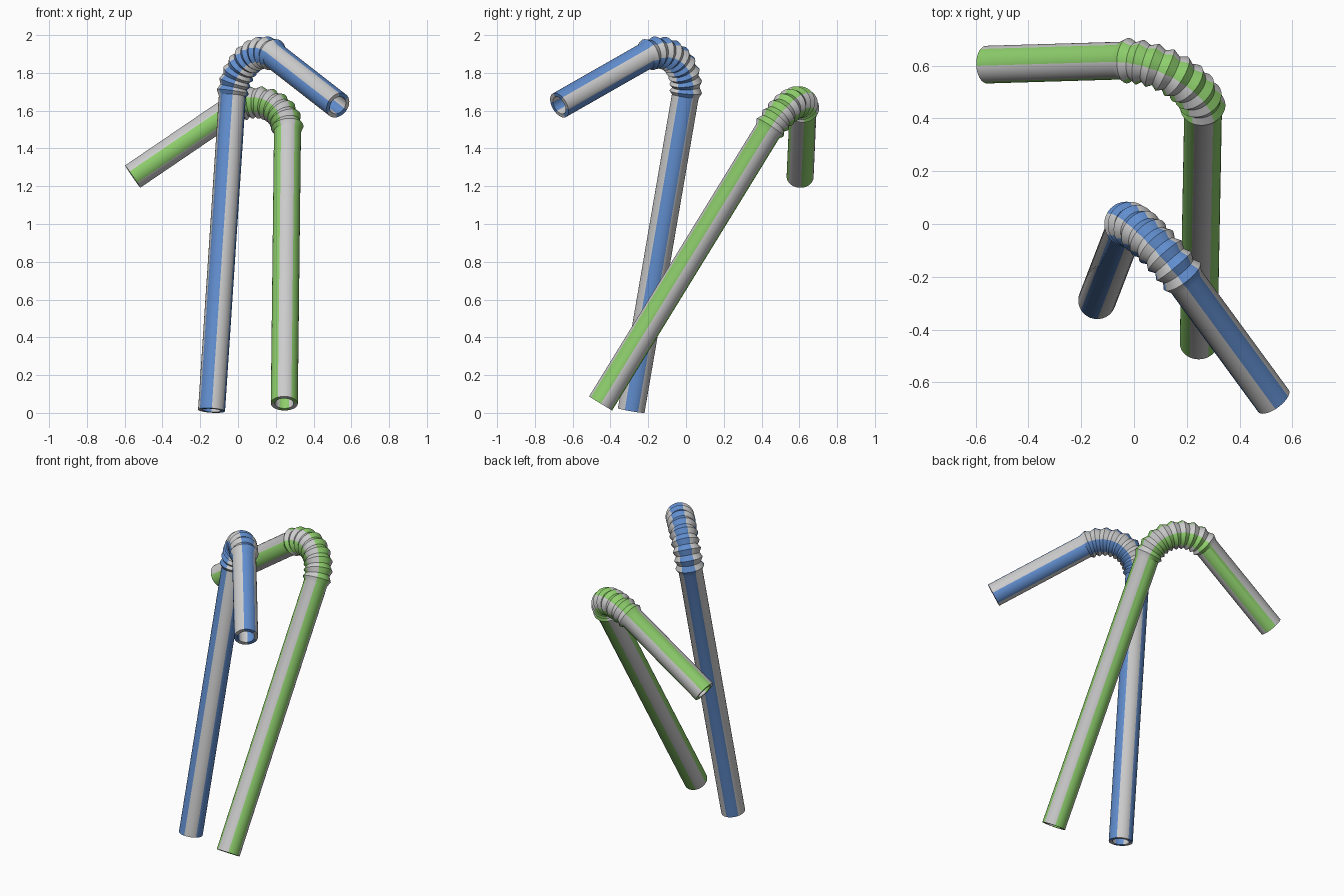
import bpy, bmesh, math
from mathutils import Vector, Matrix

if "Cube" in bpy.data.objects:
    bpy.data.objects.remove(bpy.data.objects["Cube"])

LONG, SHORT = 1.69, 0.62            # straight tube lengths
BEND, ANGLE = 0.217, math.radians(120)
R_OUT, R_RIDGE, R_IN = 0.0715, 0.086, 0.05
RIDGES, SIDES, STRIPES = 9, 48, 6
ARC = BEND * ANGLE


def frame_at(s):
    """Centre and outward direction of the straw at length s (bend lies in XZ)."""
    if s <= LONG:
        return Vector((0, 0, s)), Vector((-1, 0, 0))
    a = min((s - LONG) / BEND, ANGLE)
    out = Vector((-math.cos(a), 0, math.sin(a)))
    tangent = Vector((math.sin(a), 0, math.cos(a)))
    centre = Vector((BEND, 0, LONG)) + out * BEND
    return centre + tangent * max(0, s - LONG - ARC), out


def straw(name, colour, base, d0, d1):
    # Profile: outside with pleated bend, then back along the bore
    outer = [(0, R_OUT)]
    for i in range(2 * RIDGES + 1):
        outer.append((LONG + ARC * i / (2 * RIDGES), R_RIDGE if i % 2 else R_OUT))
    outer.append((LONG + ARC + SHORT, R_OUT))
    profile = outer + [(s, R_IN) for s, r in reversed(outer)]

    # Sweep the profile rings
    bm = bmesh.new()
    shift = math.radians(10)
    rings = []
    for s, r in profile:
        c, out = frame_at(s)
        ring = []
        for k in range(SIDES):
            t = 2 * math.pi * k / SIDES - shift - math.pi / STRIPES
            ring.append(bm.verts.new(c + r * (out * math.cos(t) + Vector((0, 1, 0)) * -math.sin(t))))
        rings.append(ring)
    for i, a in enumerate(rings):
        b = rings[(i + 1) % len(rings)]
        for k in range(SIDES):
            n = (k + 1) % SIDES
            f = bm.faces.new((a[k], a[n], b[n], b[k]))
            # Lengthwise colour stripes
            f.material_index = (k * STRIPES // SIDES) % 2
    bmesh.ops.recalc_face_normals(bm, faces=bm.faces)
    me = bpy.data.meshes.new(name)
    bm.to_mesh(me)
    bm.free()
    for label, rgb in (("colour", colour), ("grey", (0.7, 0.7, 0.7))):
        m = bpy.data.materials.new(name + "_" + label)
        m.diffuse_color = (*rgb, 1)
        m.use_nodes = True
        m.node_tree.nodes["Principled BSDF"].inputs["Base Color"].default_value = m.diffuse_color
        me.materials.append(m)

    # Pose: tube axis along d0, bending toward d1
    z = Vector(d0).normalized()
    x = Vector(d1)
    x = (x - z * x.dot(z)).normalized()
    y = z.cross(x)
    rot = Matrix((x, y, z)).transposed().to_4x4()
    ob = bpy.data.objects.new(name, me)
    bpy.context.collection.objects.link(ob)
    ob.matrix_world = Matrix.Translation(base) @ rot
    bpy.ops.object.select_all(action='DESELECT')
    ob.select_set(True)
    bpy.context.view_layer.objects.active = ob
    bpy.ops.object.shade_smooth_by_angle(angle=math.radians(30))


straw("blue_straw", (0.12, 0.27, 0.62), (-0.14, -0.29, 0.013),
      (0.065, 0.169, 0.983), (0.54, -0.735, -0.41))
straw("green_straw", (0.27, 0.62, 0.15), (0.245, -0.452, 0.05),
      (0.01, 0.523, 0.852), (-0.823, -0.03, -0.568))
